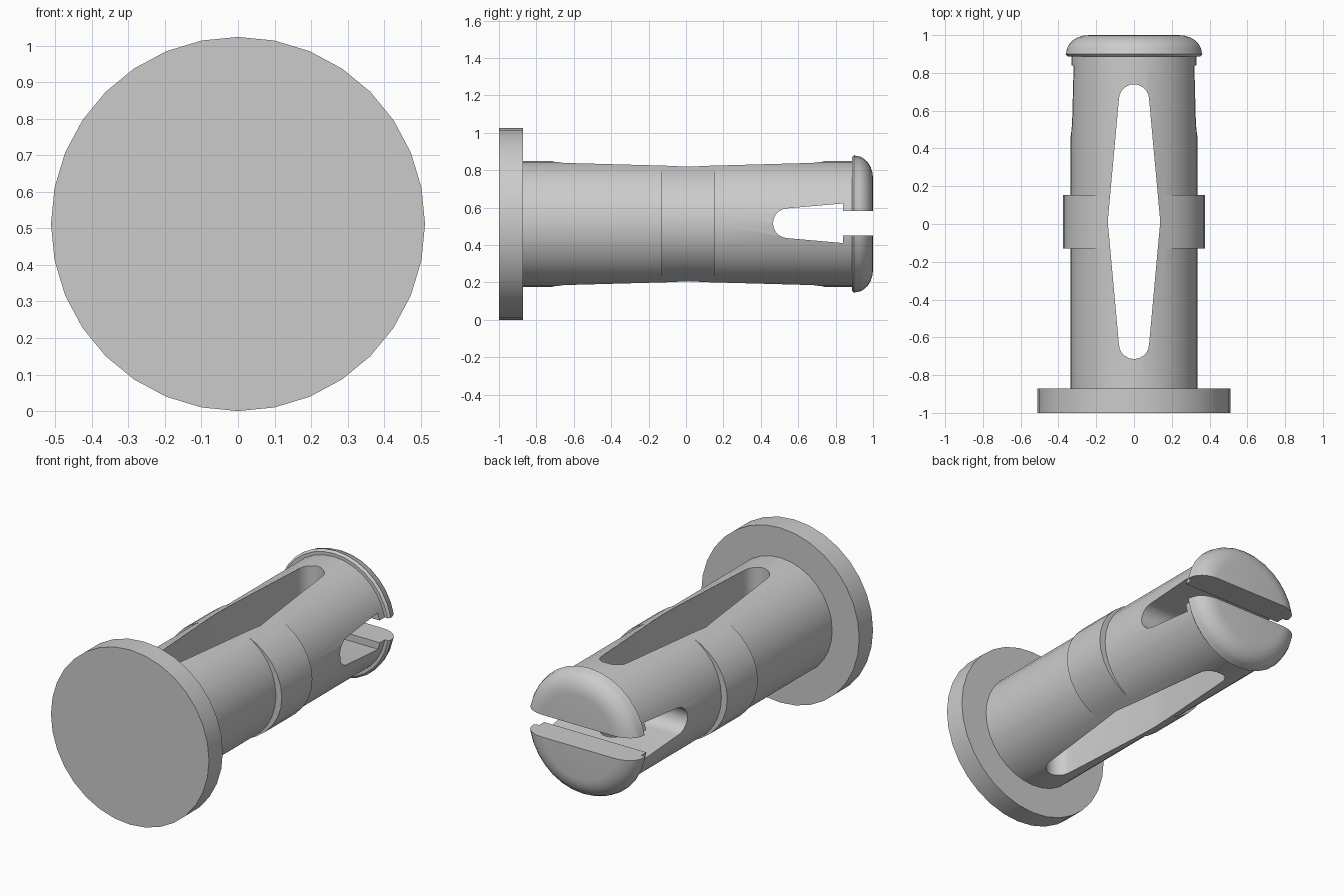
import bpy, bmesh
from math import sin, cos, pi, radians

if "Cube" in bpy.data.objects:
    bpy.data.objects.remove(bpy.data.objects["Cube"])

CZ = 0.512   # height of the pin axis
SEG = 32


def make_object(name, bm):
    bmesh.ops.recalc_face_normals(bm, faces=bm.faces[:])
    mesh = bpy.data.meshes.new(name)
    bm.to_mesh(mesh)
    bm.free()
    ob = bpy.data.objects.new(name, mesh)
    bpy.context.collection.objects.link(ob)
    return ob


def lathe(name, profile, sx=1.0, sz=1.0):
    """Closed solid around the y axis from (y, radius) points."""
    bm = bmesh.new()
    rings = []
    for y, r in profile:
        rings.append([bm.verts.new((r * sx * cos(2 * pi * i / SEG), y,
                                    CZ + r * sz * sin(2 * pi * i / SEG)))
                      for i in range(SEG)])
    for a, b in zip(rings, rings[1:]):
        for i in range(SEG):
            j = (i + 1) % SEG
            bm.faces.new((a[i], a[j], b[j], b[i]))
    bm.faces.new(rings[0])
    bm.faces.new(rings[-1])
    return make_object(name, bm)


def prism(name, outline, place, depth):
    """Extrude a 2D outline; place() maps (across, y, depth) to 3D."""
    bm = bmesh.new()
    low = [bm.verts.new(place(u, y, -depth)) for u, y in outline]
    face = bm.faces.new(low)
    top = bmesh.ops.extrude_face_region(bm, geom=[face])["geom"]
    verts = [v for v in top if isinstance(v, bmesh.types.BMVert)]
    for v, (u, y) in zip(low, outline):
        match = min(verts, key=lambda w: (w.co - v.co).length)
        match.co = place(u, y, depth)
    ob = make_object(name, bm)
    ob.hide_render = True
    return ob


def arc(cy, r, length, start, end, n=10):
    """Half-oval slot end."""
    pts = []
    for i in range(n + 1):
        a = radians(start + (end - start) * i / n)
        pts.append((r * cos(a), cy + length * sin(a)))
    return pts


def combine(target, tool, operation):
    mod = target.modifiers.new(operation, 'BOOLEAN')
    mod.operation = operation
    mod.solver = 'EXACT'
    mod.object = tool
    bpy.context.view_layer.objects.active = target
    bpy.ops.object.modifier_apply(modifier=mod.name)
    bpy.data.objects.remove(tool, do_unlink=True)


# Pin: flat head, shaft and rounded tip in one turned profile
profile = [(-1.0, 0.512), (-0.872, 0.512), (-0.872, 0.337), (0.887, 0.337),
           (0.887, 0.356), (0.899, 0.368)]
profile += [(0.905 + 0.095 * sin(radians(a)), 0.245 + 0.12 * cos(radians(a)))
            for a in range(0, 91, 15)]
pin = lathe("slotted_pin", profile)

# Oval collar that bulges at the sides of the shaft
collar = lathe("collar", [(-0.13, 1.0), (0.153, 1.0)], 0.375, 0.328)
combine(pin, collar, 'UNION')

# Long diamond slot through the shaft, top to bottom
outline = [(0.139, 0.012)] + arc(0.66, 0.08, 0.08, 0, 180)
outline += [(-0.139, 0.012)] + arc(-0.635, 0.08, 0.08, 180, 360)
slot = prism("long_slot", outline, lambda u, y, d: (u, y, CZ + d), 0.6)
combine(pin, slot, 'DIFFERENCE')

# Flared slot through the tip, side to side
outline = arc(0.546, 0.08, 0.081, 180, 360)
outline += [(0.106, 0.84), (0.065, 0.84), (0.065, 1.1),
            (-0.065, 1.1), (-0.065, 0.84), (-0.106, 0.84)]
slot = prism("tip_slot", outline, lambda u, y, d: (d, y, CZ + 0.004 + u), 0.6)
combine(pin, slot, 'DIFFERENCE')

bpy.ops.object.select_all(action='DESELECT')
pin.select_set(True)
bpy.context.view_layer.objects.active = pin
bpy.ops.object.shade_smooth_by_angle(angle=radians(30))
